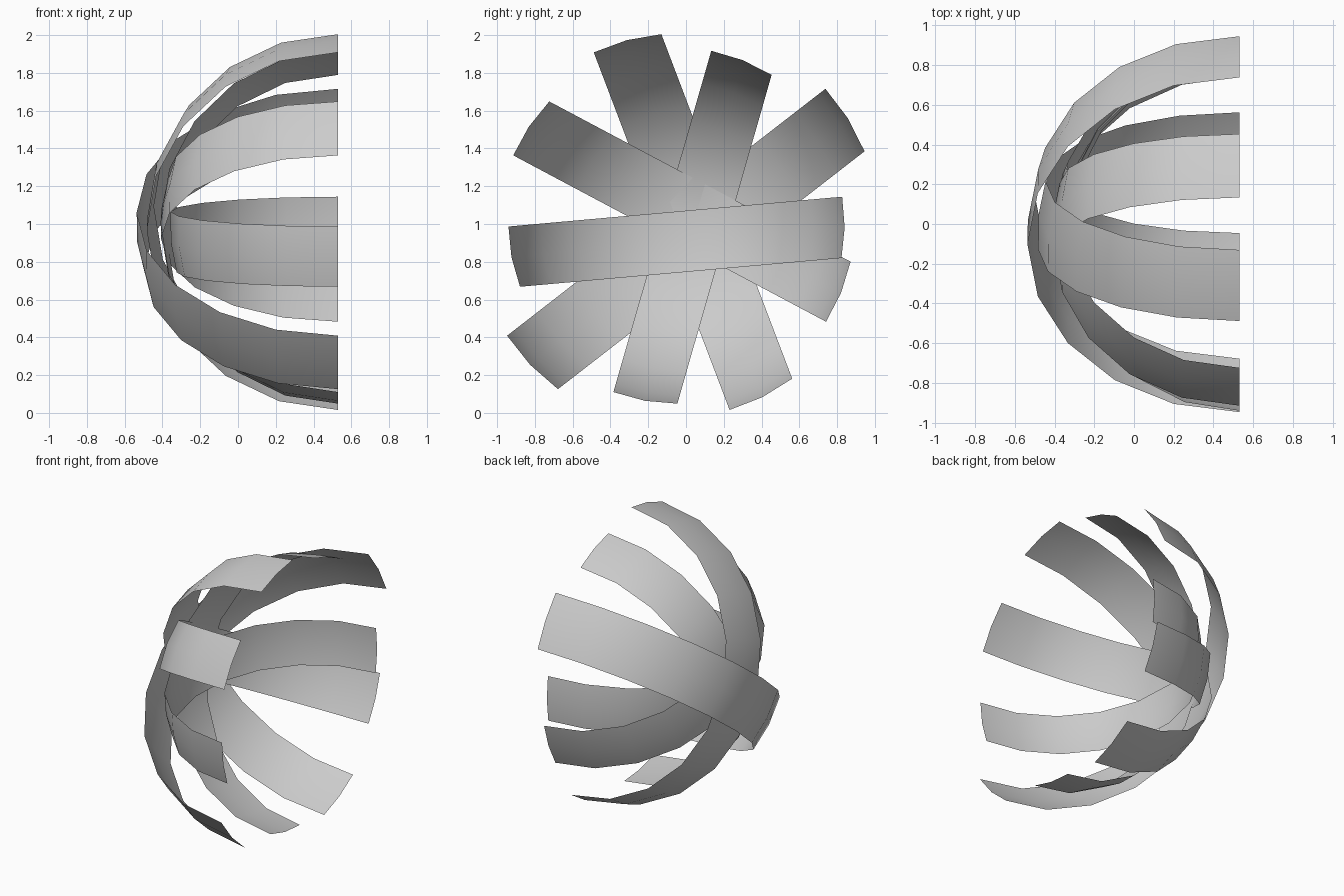
import bpy, bmesh
from math import sin, cos, asin, pi, radians

if "Cube" in bpy.data.objects:
    bpy.data.objects.remove(bpy.data.objects["Cube"])

RIM_X, CY, CZ = 0.53, -0.05, 0.992      # shared sphere centre, on the open rim plane
PHI0, PHI1 = asin(-0.083), asin(0.28)   # band edges as angles off the great circle
SEGS, ROWS = 10, 2

def band(name, radius, tilt):
    """Half-ring strip cut from a sphere, bowed toward -x and turned about the x axis."""
    a = radians(tilt)
    bm = bmesh.new()
    grid = []
    for j in range(ROWS + 1):
        phi = PHI0 + (PHI1 - PHI0) * j / ROWS
        r, off = radius * cos(phi), radius * sin(phi)
        row = []
        for i in range(SEGS + 1):
            t = pi * i / SEGS
            u = r * cos(t)
            row.append(bm.verts.new((RIM_X - r * sin(t),
                                     CY + u * cos(a) + off * sin(a),
                                     CZ + u * sin(a) - off * cos(a))))
        grid.append(row)
    for j in range(ROWS):
        for i in range(SEGS):
            bm.faces.new((grid[j][i], grid[j][i + 1], grid[j + 1][i + 1], grid[j + 1][i]))
    me = bpy.data.meshes.new(name)
    bm.to_mesh(me)
    bm.free()
    me.shade_smooth()
    ob = bpy.data.objects.new(name, me)
    bpy.context.collection.objects.link(ob)

# Five nested bands crossing at the pole, innermost to outermost
for k, (radius, tilt) in enumerate([(0.890, 5.1), (0.941, 152.0), (0.943, 74.0),
                                    (1.016, 110.8), (1.070, 37.8)]):
    band(f"dome_band_{k + 1}", radius, tilt)
